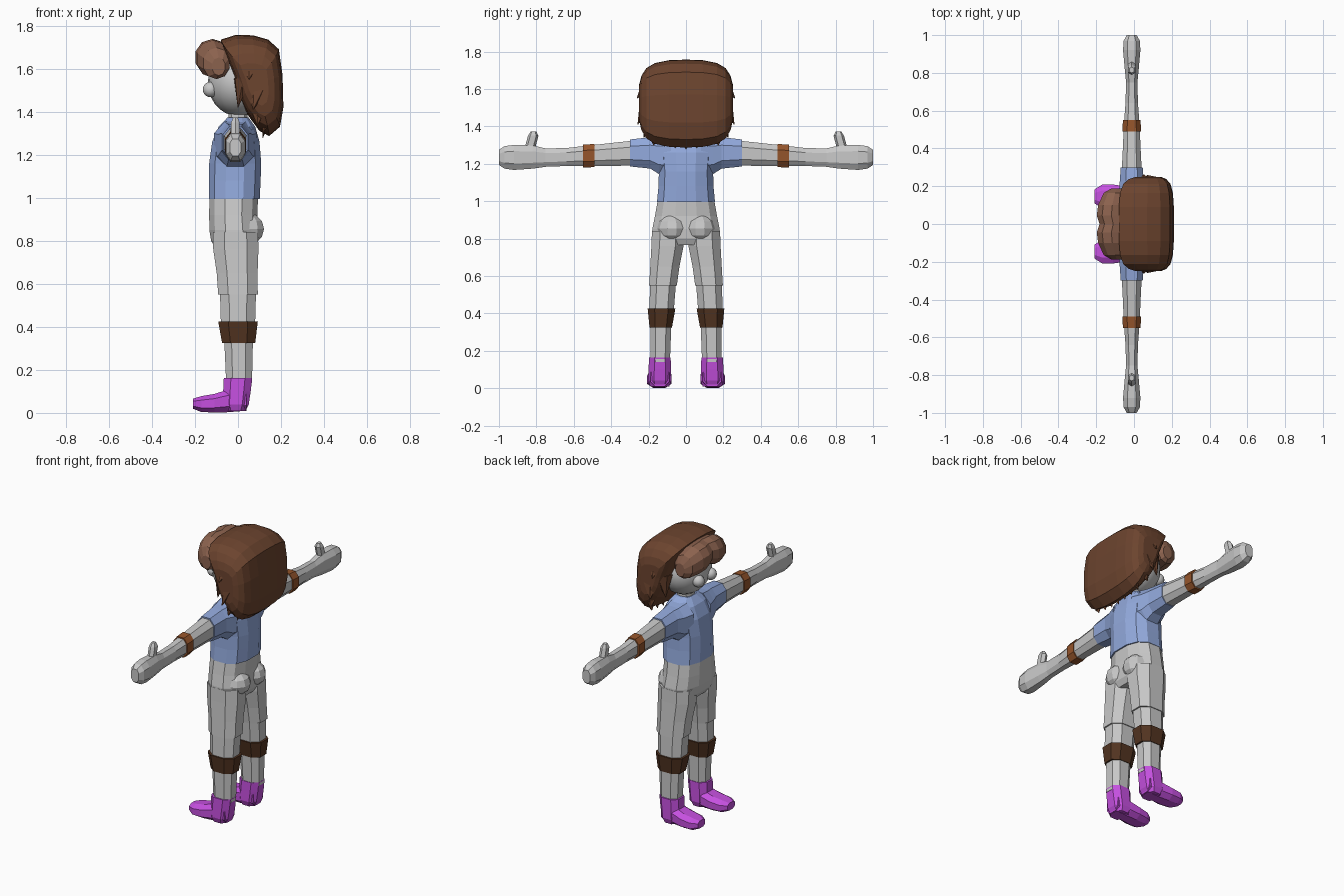
import bpy, bmesh, math
from mathutils import Vector, Matrix


def mat(name, col):
    m = bpy.data.materials.new(name)
    m.diffuse_color = (*col, 1)
    return m


SKIN = mat("pale grey", (0.58, 0.58, 0.58))
SHIRT = mat("soft blue", (0.29, 0.40, 0.72))
SHOE = mat("violet", (0.56, 0.08, 0.74))
HAIR = mat("dark brown", (0.15, 0.058, 0.028))
FRINGE = mat("light brown", (0.26, 0.122, 0.076))
BRACELET = mat("orange brown", (0.30, 0.09, 0.024))
BAND = mat("deep brown", (0.085, 0.034, 0.015))


def finish(name, bm, material, smooth=False):
    bmesh.ops.recalc_face_normals(bm, faces=bm.faces)
    me = bpy.data.meshes.new(name)
    bm.to_mesh(me)
    bm.free()
    me.materials.append(material)
    for p in me.polygons:
        p.use_smooth = smooth
    ob = bpy.data.objects.new(name, me)
    bpy.context.collection.objects.link(ob)
    return ob


def loft(name, rings, material):
    """Skin a list of equal point rings and close both ends."""
    bm = bmesh.new()
    vs = [[bm.verts.new(p) for p in r] for r in rings]
    n = len(vs[0])
    for a, b in zip(vs, vs[1:]):
        for i in range(n):
            j = (i + 1) % n
            bm.faces.new((a[i], a[j], b[j], b[i]))
    bm.faces.new(vs[0])
    bm.faces.new(vs[-1])
    return finish(name, bm, material)


def ring(axis, pos, c1, c2, r1, r2, n=8, power=0.8):
    """Rounded-box ring across an axis; c and r follow the two other axes."""
    out = []
    for i in range(n):
        t = 2 * math.pi * (i + 0.5) / n
        c, s = math.cos(t), math.sin(t)
        k = math.cos(math.pi / n) ** power
        a = c1 + r1 * math.copysign(abs(c) ** power, c) / k
        b = c2 + r2 * math.copysign(abs(s) ** power, s) / k
        out.append({"x": (pos, a, b), "y": (a, pos, b), "z": (a, b, pos)}[axis])
    return out


def ball(name, centre, radii, material, seg=16, rows=10, smooth=True):
    bm = bmesh.new()
    bmesh.ops.create_uvsphere(bm, u_segments=seg, v_segments=rows, radius=1)
    bmesh.ops.transform(bm, matrix=Matrix.Translation(centre) @ Matrix.Diagonal((*radii, 1)),
                        verts=bm.verts)
    return finish(name, bm, material, smooth)


def lock(name, base, tip, radius, material, flat=0.5):
    """Pointed tuft of hair running from base to tip."""
    d = Vector(tip) - Vector(base)
    bm = bmesh.new()
    bmesh.ops.create_cone(bm, cap_ends=True, segments=6, radius1=radius, radius2=0.002,
                          depth=d.length)
    m = (Matrix.Translation(Vector(base) + d / 2)
         @ d.to_track_quat('Z', 'Y').to_matrix().to_4x4() @ Matrix.Diagonal((1, flat, 1, 1)))
    bmesh.ops.transform(bm, matrix=m, verts=bm.verts)
    return finish(name, bm, material)


# Shirt body: z, x centre, half depth, half width
loft("shirt_body", [ring("z", z, x, 0, rx, ry, 12) for z, x, rx, ry in (
    (0.995, -0.017, 0.118, 0.155), (1.08, -0.015, 0.12, 0.147), (1.16, -0.013, 0.121, 0.145),
    (1.26, -0.01, 0.11, 0.155), (1.33, -0.005, 0.085, 0.14), (1.372, 0, 0.05, 0.065))], SHIRT)

# Hips
loft("hips", [ring("z", z, x, 0, rx, ry, 12) for z, x, rx, ry in (
    (1.0, -0.02, 0.113, 0.152), (0.92, -0.022, 0.112, 0.166), (0.85, -0.018, 0.115, 0.18),
    (0.80, -0.015, 0.11, 0.183), (0.765, -0.012, 0.09, 0.16))], SKIN)

# Neck and head
loft("neck", [ring("z", z, 0, 0, 0.045, 0.05, 10) for z in (1.34, 1.42)], SKIN)
ball("head", (0.005, 0, 1.535), (0.145, 0.165, 0.157), SKIN, 20, 14)

for s, side in ((1, "left"), (-1, "right")):
    def arm_ring(y, z, rx, rz, n=8, x=-0.012):
        return ring("y", s * y, x, z, rx, rz, n)

    # Sleeve, arm with hand, thumb and bracelet
    loft(side + "_sleeve", [arm_ring(*v) for v in (
        (0.08, 1.245, 0.10, 0.11), (0.145, 1.245, 0.08, 0.10), (0.19, 1.258, 0.066, 0.084),
        (0.30, 1.258, 0.058, 0.072))], SHIRT)
    loft(side + "_arm", [arm_ring(*v) for v in (
        (0.28, 1.257, 0.053, 0.067), (0.40, 1.25, 0.047, 0.061), (0.52, 1.243, 0.042, 0.055),
        (0.64, 1.236, 0.033, 0.048), (0.75, 1.233, 0.03, 0.049), (0.82, 1.236, 0.037, 0.062),
        (0.92, 1.234, 0.046, 0.067), (0.97, 1.234, 0.043, 0.06), (1.0, 1.234, 0.026, 0.04))], SKIN)
    loft(side + "_thumb", [ring("z", z, -0.012, s * y, r, r * 1.25, 6) for z, y, r in (
        (1.26, 0.845, 0.022), (1.30, 0.83, 0.02), (1.35, 0.817, 0.02), (1.372, 0.815, 0.011))], SKIN)
    loft(side + "_bracelet", [arm_ring(*v) for v in (
        (0.49, 1.244, 0.049, 0.062), (0.55, 1.241, 0.047, 0.061))], BRACELET)

    # Buttock and eye
    ball(side + "_buttock", (0.045, s * 0.075, 0.855), (0.08, 0.082, 0.075), SKIN, 10, 6, False)
    ball(side + "_eye", (-0.128, s * 0.06, 1.503), (0.036, 0.036, 0.036), SKIN, 12, 8)

    def leg_ring(z, x, y, rx, ry):
        return ring("z", z, x, s * y, rx, ry, 8)

    # Trouser leg, shin and knee band
    loft(side + "_trouser_leg", [leg_ring(*v) for v in (
        (0.84, -0.012, 0.096, 0.105, 0.086), (0.76, -0.01, 0.099, 0.105, 0.086),
        (0.65, -0.004, 0.113, 0.095, 0.078), (0.55, 0, 0.123, 0.092, 0.074))], SKIN)
    loft(side + "_shin", [leg_ring(*v) for v in (
        (0.57, 0, 0.122, 0.084, 0.069), (0.43, 0, 0.13, 0.08, 0.066),
        (0.32, 0.003, 0.135, 0.066, 0.056), (0.14, 0.005, 0.138, 0.06, 0.052))], SKIN)
    loft(side + "_knee_band", [leg_ring(*v) for v in (
        (0.425, 0, 0.131, 0.092, 0.074), (0.325, 0.003, 0.135, 0.077, 0.06))], BAND)

    # Shoe: ankle part and foot part
    loft(side + "_shoe_ankle", [leg_ring(*v) for v in (
        (0.163, 0.0, 0.14, 0.066, 0.058), (0.10, -0.005, 0.14, 0.064, 0.06),
        (0.04, -0.01, 0.14, 0.06, 0.062), (0.008, -0.01, 0.14, 0.045, 0.05))], SHOE)
    loft(side + "_shoe_foot", [ring("x", x, s * y, z, ry, rz, 8) for x, y, z, ry, rz in (
        (0.04, 0.14, 0.06, 0.05, 0.05), (-0.05, 0.14, 0.055, 0.06, 0.052),
        (-0.11, 0.143, 0.045, 0.066, 0.043), (-0.17, 0.146, 0.041, 0.062, 0.037),
        (-0.21, 0.146, 0.043, 0.036, 0.023))], SHOE)

# Main hair: side profile swept across, shrinking towards both sides
profile = [(-0.08, 1.735), (-0.01, 1.757), (0.07, 1.755), (0.14, 1.735), (0.19, 1.69),
           (0.207, 1.57), (0.211, 1.42), (0.195, 1.33), (0.145, 1.287), (0.10, 1.31),
           (0.045, 1.385), (0.01, 1.46), (-0.02, 1.57), (-0.05, 1.65)]
widths = [(0.25, 0.45, 0.42), (0.238, 0.68, 0.62), (0.212, 0.86, 0.8),
          (0.165, 0.96, 0.92), (0.09, 1, 0.985)]
stations = [(-y, a, b) for y, a, b in widths] + [(0, 1, 1)] + widths[::-1]
loft("main_hair", [[(0.085 + (x - 0.085) * a, y, 1.53 + (z - 1.53) * b) for x, z in profile]
                   for y, a, b in stations], HAIR)

# Tufts at the sides and along the nape
for s in (1, -1):
    for i, (b, t, r) in enumerate((
            ((0.06, 0.20, 1.63), (0.05, 0.262, 1.55), 0.055),
            ((0.09, 0.21, 1.52), (0.07, 0.258, 1.41), 0.06),
            ((0.10, 0.19, 1.44), (0.09, 0.225, 1.34), 0.06),
            ((0.02, 0.19, 1.55), (0.0, 0.20, 1.42), 0.055))):
        lock(f"side_tuft_{i}", (b[0], s * b[1], b[2]), (t[0], s * t[1], t[2]), r, HAIR, 0.7)
for i in range(7):
    y = (i - 3) * 0.055
    lock(f"nape_tuft_{i}", (0.135, y, 1.38), (0.115, y * 1.05, 1.278 + abs(y) * 0.12), 0.05, HAIR)

# Fringe: rounded roll arching over the forehead
fringe = [(0.188, -0.09, 1.61, 0.03, 0.04), (0.165, -0.10, 1.625, 0.06, 0.07),
          (0.10, -0.115, 1.645, 0.075, 0.083), (0.045, -0.12, 1.652, 0.077, 0.082)]
path = [(-f[0], *f[1:]) for f in fringe] + [(0, -0.11, 1.66, 0.072, 0.072)] + fringe[::-1]
loft("fringe", [ring("y", y, x, z, rx, rz, 10, 0.95) for y, x, z, rx, rz in path], FRINGE)
